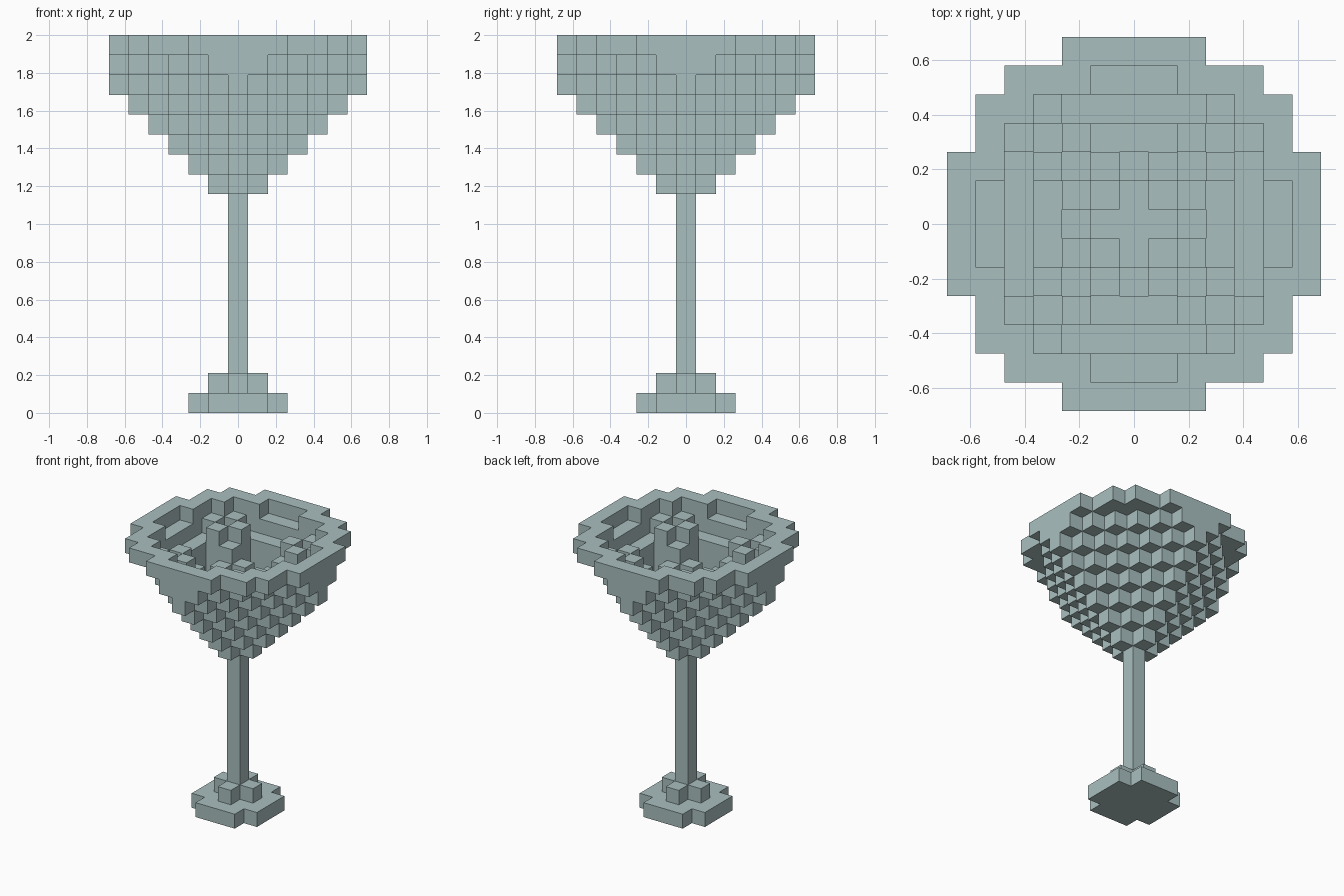
import bpy
import bmesh
from mathutils import Vector

cube = bpy.data.objects.get("Cube")
if cube:
    bpy.data.objects.remove(cube, do_unlink=True)

UNIT = 2 / 19  # edge of one block

glass = bpy.data.materials.new("pale_glass")
glass.use_nodes = True
colour = (0.40, 0.52, 0.52, 1)
glass.diffuse_color = colour
glass.node_tree.nodes["Principled BSDF"].inputs["Base Color"].default_value = colour


def build_blocks(name, cells):
    """Make one mesh from grid cells, keeping only the exposed faces."""
    bm = bmesh.new()
    for cell in cells:
        centre = Vector(cell) + Vector((0, 0, 0.5))
        for axis in range(3):
            for sign in (-1, 1):
                normal = Vector((0, 0, 0))
                normal[axis] = sign
                if tuple(int(c + n) for c, n in zip(cell, normal)) in cells:
                    continue
                u, v = Vector((0, 0, 0)), Vector((0, 0, 0))
                u[(axis + 1) % 3] = sign / 2
                v[(axis + 2) % 3] = 1 / 2
                mid = centre + normal / 2
                corners = (mid - u - v, mid + u - v, mid + u + v, mid - u + v)
                bm.faces.new([bm.verts.new(p * UNIT) for p in corners])
    bmesh.ops.remove_doubles(bm, verts=bm.verts, dist=UNIT / 100)
    mesh = bpy.data.meshes.new(name)
    bm.to_mesh(mesh)
    bm.free()
    mesh.materials.append(glass)
    obj = bpy.data.objects.new(name, mesh)
    bpy.context.collection.objects.link(obj)
    return obj


def disc(radius):
    r = int(radius)
    return [(x, y) for x in range(-r, r + 1) for y in range(-r, r + 1)
            if x * x + y * y <= radius * radius]


# Straight channels inside the bowl: distance out -> (half width, floor level)
CHANNELS = {5: (1, 18), 4: (2, 17), 3: (1, 15), 2: (0, 13), 1: (0, 12), 0: (0, 12)}


def bowl_floor(x, y):
    far, near = max(abs(x), abs(y)), min(abs(x), abs(y))
    if x * x + y * y > 27:
        return 19  # rim
    width, level = CHANNELS[far]
    if near <= width:
        return level
    total = far + near
    return total + 13 if total <= 5 else total + 11


# Foot: a round slab with a small cross on top
foot = {(x, y, 0) for x, y in disc(2.5)} | {(x, y, 1) for x, y in disc(1)}
build_blocks("foot", foot)

# Stem: a single column of blocks
build_blocks("stem", {(0, 0, z) for z in range(2, 11)})

# Bowl: diamond layers growing upwards, closed by a round rim
bowl = set()
for x, y in disc(6.5):
    underside = max(11, min(abs(x) + abs(y) + 10, 18))
    bowl |= {(x, y, z) for z in range(underside, bowl_floor(x, y))}
build_blocks("bowl", bowl)
